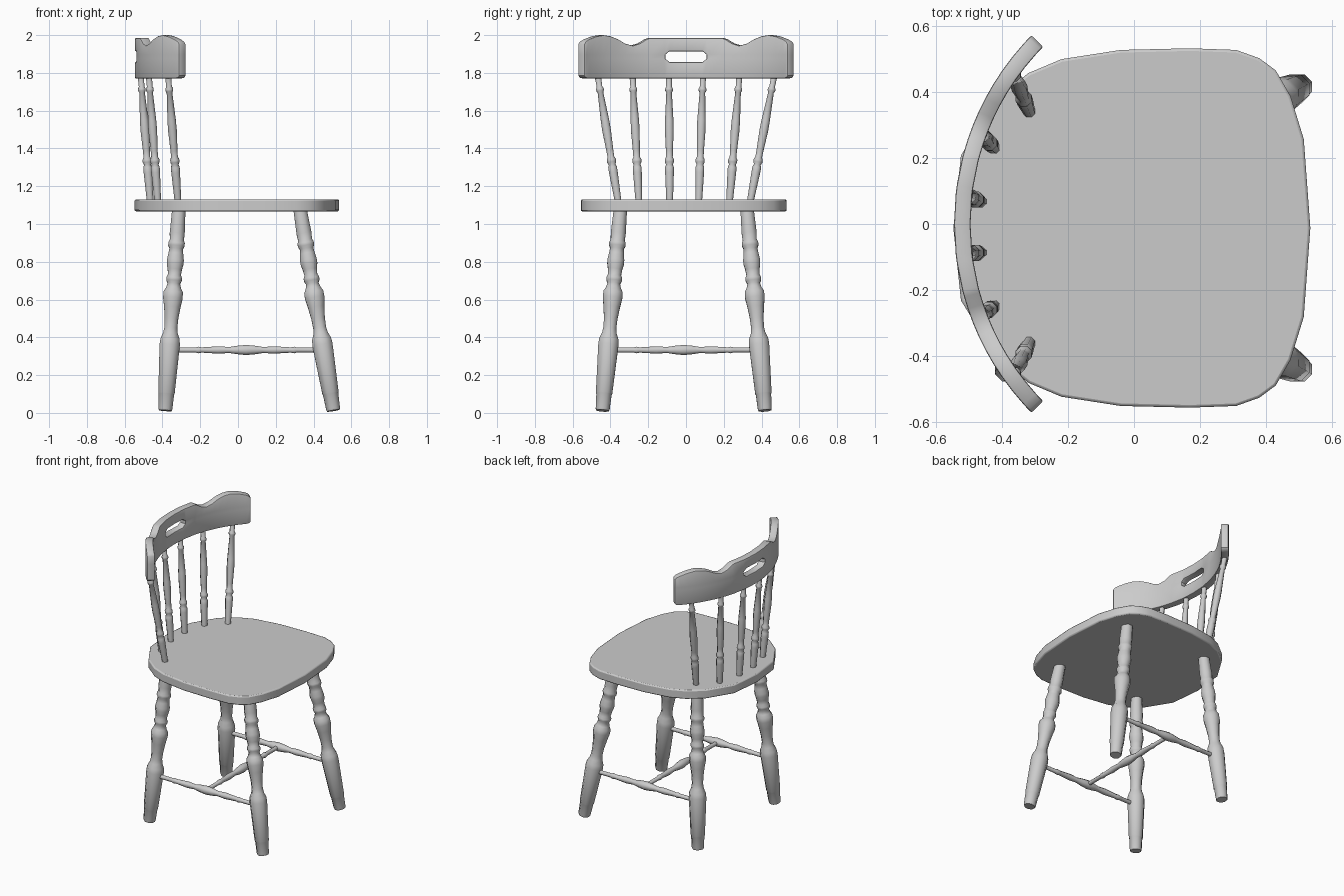
import bpy, bmesh, math
from mathutils import Vector

if "Cube" in bpy.data.objects:
    bpy.data.objects.remove(bpy.data.objects["Cube"])


def finish(name, bm, angle=60):
    bmesh.ops.recalc_face_normals(bm, faces=bm.faces)
    me = bpy.data.meshes.new(name)
    bm.to_mesh(me)
    bm.free()
    for p in me.polygons:
        p.use_smooth = True
    me.set_sharp_from_angle(angle=math.radians(angle))
    ob = bpy.data.objects.new(name, me)
    bpy.context.collection.objects.link(ob)
    return ob


def add_bevel(ob, width):
    mod = ob.modifiers.new("edge_round", 'BEVEL')
    mod.width = width
    mod.segments = 2
    mod.limit_method = 'ANGLE'
    mod.angle_limit = math.radians(60)


def turned(name, p0, p1, profile, sides=8):
    """Lathe-turned part from p0 to p1; profile = (fraction along, radius)."""
    p0, p1 = Vector(p0), Vector(p1)
    axis = p1 - p0
    q = Vector((0, 0, 1)).rotation_difference(axis)
    bm = bmesh.new()
    rings = []
    for t, r in profile:
        rings.append([bm.verts.new(p0 + axis * t + q @ Vector((
            r * math.cos(2 * math.pi * (i + .5) / sides),
            r * math.sin(2 * math.pi * (i + .5) / sides), 0))) for i in range(sides)])
    for a, b in zip(rings, rings[1:]):
        for i in range(sides):
            j = (i + 1) % sides
            bm.faces.new((a[i], a[j], b[j], b[i]))
    bm.faces.new(rings[0])
    bm.faces.new(rings[-1])
    return finish(name, bm)


YC = -0.012  # centre line of seat and legs

# Seat: half outline mirrored in y, extruded
half = [(.515, .27), (.475, .40), (.43, .478), (.38, .515), (.31, .54), (.17, .545),
        (-.04, .54), (-.22, .512), (-.32, .47), (-.42, .39), (-.525, .22)]
outline = ([(.535, 0)] + half + [(-.548, 0)] + [(x, -y) for x, y in reversed(half)])
bm = bmesh.new()
face = bm.faces.new([bm.verts.new((x, y + YC, 1.067)) for x, y in outline])
ext = bmesh.ops.extrude_face_region(bm, geom=[face])
bmesh.ops.translate(bm, vec=(0, 0, .063),
                    verts=[v for v in ext['geom'] if isinstance(v, bmesh.types.BMVert)])
add_bevel(finish("seat", bm), .008)

# Legs: profile as (height, radius)
Z0, Z1 = .012, 1.08
leg = [(.012, .036), (.022, .04), (.10, .044), (.105, .047), (.36, .058), (.39, .055),
       (.42, .042), (.45, .037), (.50, .039), (.56, .047), (.61, .056), (.64, .055),
       (.66, .043), (.685, .036), (.70, .044), (.715, .045), (.73, .037), (.76, .041),
       (.79, .048), (.81, .048), (.845, .042), (.87, .039), (.885, .047), (.90, .047),
       (.915, .040), (.95, .043), (1.08, .038)]
leg_prof = [((z - Z0) / (Z1 - Z0), r) for z, r in leg]
for side, s in (("right", -1), ("left", 1)):
    for pos, xb, xt in (("front", .505, .328), ("back", -.385, -.313)):
        turned(f"{pos}_leg_{side}", (xb, YC + s * .43, Z0), (xt, YC + s * .335, Z1), leg_prof)

# Stretchers: symmetric profile with two beads and a centre swelling
h = [(0, .014), (.17, .014), (.19, .019), (.21, .015), (.32, .021), (.39, .017), (.44, .024)]
str_prof = h + [(.5, .029)] + [(1 - t, r) for t, r in reversed(h)]
for side, s in (("right", -1), ("left", 1)):
    y = YC + s * .402
    turned(f"side_stretcher_{side}", (-.364, y, .333), (.452, y, .333), str_prof)
turned("cross_stretcher", (.042, YC - .402, .333), (.042, YC + .402, .333), str_prof)

# Back spindles: (bottom x, bottom y, top x, top y), both sides
spin_prof = [(0, .019), (.23, .025), (.27, .025), (.29, .019), (.31, .026), (.33, .026),
             (.35, .019), (.40, .020), (.56, .025), (.64, .024), (.86, .016), (.875, .022),
             (.89, .022), (.905, .016), (1, .018)]
for side, s in (("right", -1), ("left", 1)):
    for i, (xb, yb, xt, yt) in enumerate([(-.465, .077, -.515, .09),
                                          (-.425, .24, -.472, .283),
                                          (-.318, .35, -.37, .468)]):
        turned(f"back_spindle_{side}_{i + 1}", (xb, s * yb + YC * .8, 1.12),
               (xt, s * yt, 1.79), spin_prof)

# Crest rail: columns (y, bottom z, top z) on an arc, with a hand slot in the middle
cols = [(0, 1.77, 1.985), (.09, 1.77, 1.985), (.113, 1.77, 1.985), (.195, 1.77, 1.985),
        (.215, 1.77, 1.978), (.25, 1.77, 1.956), (.29, 1.77, 1.944), (.33, 1.77, 1.955),
        (.37, 1.77, 1.978), (.41, 1.77, 1.994), (.45, 1.77, 2.0), (.49, 1.77, 1.993),
        (.53, 1.77, 1.977), (.547, 1.774, 1.966), (.555, 1.785, 1.95)]
cols = [(-y, b, t) for y, b, t in reversed(cols[1:])] + cols
R, CX = .79, .269
bm = bmesh.new()
grid = []
for y, b, t in cols:
    wide = abs(y) < .1
    a = math.asin(y / R)
    grid.append([bm.verts.new((CX - R * math.cos(a), R * math.sin(a), z))
                 for z in (b, 1.858 if wide else 1.875, 1.914 if wide else 1.897, t)])
for k in range(len(cols) - 1):
    in_slot = abs(cols[k][0] + cols[k + 1][0]) / 2 < .11
    for r in range(3):
        if not (in_slot and r == 1):
            bm.faces.new((grid[k][r], grid[k + 1][r], grid[k + 1][r + 1], grid[k][r + 1]))
rail = finish("crest_rail", bm)
sol = rail.modifiers.new("thickness", 'SOLIDIFY')
sol.thickness = .05
sol.offset = 0
add_bevel(rail, .006)
bpy.context.view_layer.objects.active = rail
for o in bpy.context.scene.objects:
    o.select_set(o == rail)
for m in list(rail.modifiers):
    bpy.ops.object.modifier_apply(modifier=m.name)
bpy.ops.object.shade_smooth_by_angle(angle=math.radians(40))
